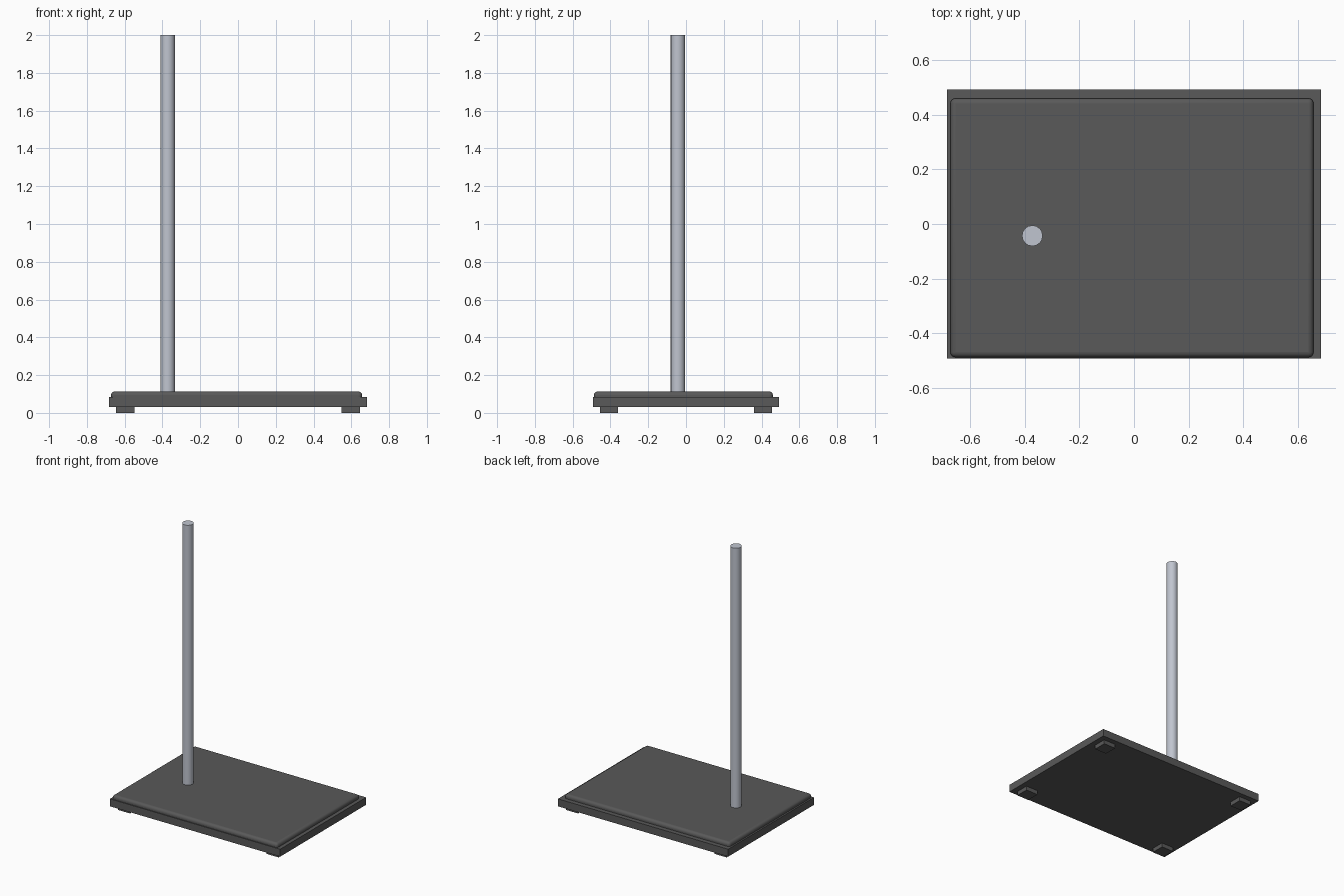
import bpy

if "Cube" in bpy.data.objects:
    bpy.data.objects.remove(bpy.data.objects["Cube"])


def material(name, rgb):
    m = bpy.data.materials.new(name)
    m.diffuse_color = (*rgb, 1.0)
    m.use_nodes = True
    m.node_tree.nodes["Principled BSDF"].inputs["Base Color"].default_value = m.diffuse_color
    return m


dark = material("dark grey", (0.10, 0.10, 0.10))
steel = material("pale steel", (0.53, 0.56, 0.63))


def box(name, x0, x1, y0, y1, z0, z1, mat):
    bpy.ops.mesh.primitive_cube_add(
        size=1, location=((x0 + x1) / 2, (y0 + y1) / 2, (z0 + z1) / 2))
    ob = bpy.context.object
    ob.name = name
    ob.scale = (x1 - x0, y1 - y0, z1 - z0)
    bpy.ops.object.transform_apply(location=False, rotation=False, scale=True)
    ob.data.materials.append(mat)
    return ob


# Lower slab with sharp edges
box("base_slab", -0.684, 0.684, -0.493, 0.493, 0.03, 0.084, dark)

# Upper plate with rounded edges, slightly off centre
plate = box("top_plate", -0.672, 0.657, -0.488, 0.460, 0.064, 0.113, dark)
bevel = plate.modifiers.new("rounded_edges", 'BEVEL')
bevel.width = 0.019
bevel.segments = 4
bpy.ops.object.shade_smooth_by_angle(angle=0.6)

# Four square feet
for sx, side in ((-1, "left"), (1, "right")):
    for sy, end in ((-1, "front"), (1, "back")):
        x, y, h = sx * 0.597, sy * 0.408, 0.048
        box(f"foot_{end}_{side}", x - h, x + h, y - h, y + h, 0.0, 0.032, dark)

# Upright rod
bpy.ops.mesh.primitive_cylinder_add(
    vertices=16, radius=0.038, depth=1.9, location=(-0.372, -0.043, 1.05))
rod = bpy.context.object
rod.name = "upright_rod"
rod.data.materials.append(steel)
bpy.ops.object.shade_smooth_by_angle(angle=0.6)
